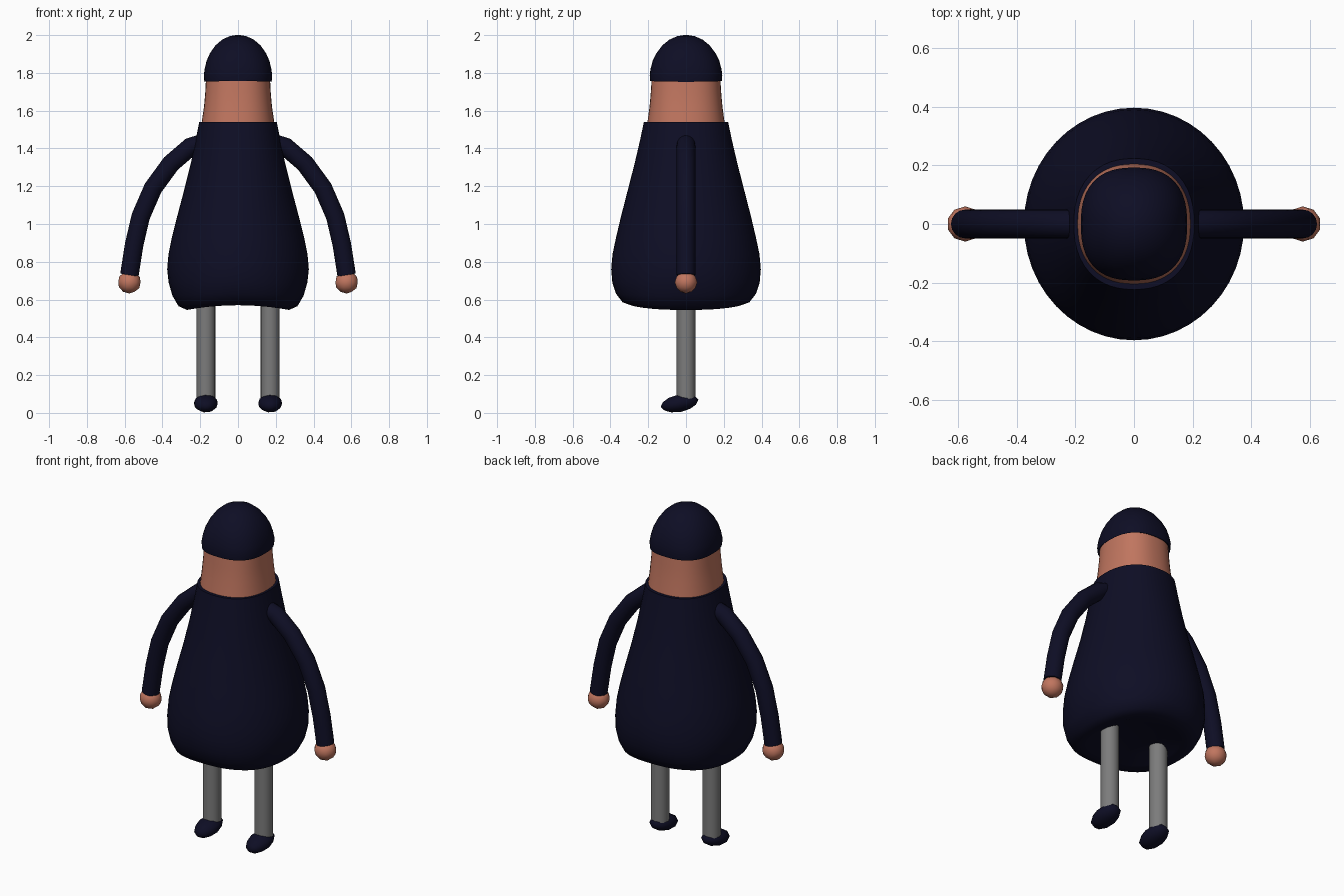
import bpy, bmesh, math
from mathutils import Vector, Matrix

cube = bpy.data.objects.get("Cube")
if cube:
    bpy.data.objects.remove(cube, do_unlink=True)


def material(name, rgb):
    m = bpy.data.materials.new(name)
    m.use_nodes = True
    m.diffuse_color = (*rgb, 1)
    m.node_tree.nodes["Principled BSDF"].inputs["Base Color"].default_value = (*rgb, 1)
    m.roughness = 0.8
    return m


NAVY = material("navy cloth", (0.0042, 0.0042, 0.018))
SKIN = material("skin", (0.53, 0.18, 0.115))
GREY = material("grey trousers", (0.2, 0.2, 0.2))


def finish(name, bm, mat, angle=50):
    bmesh.ops.recalc_face_normals(bm, faces=bm.faces)
    mesh = bpy.data.meshes.new(name)
    bm.to_mesh(mesh)
    bm.free()
    mesh.materials.append(mat)
    ob = bpy.data.objects.new(name, mesh)
    bpy.context.collection.objects.link(ob)
    bpy.ops.object.select_all(action='DESELECT')
    ob.select_set(True)
    bpy.context.view_layer.objects.active = ob
    bpy.ops.object.shade_smooth_by_angle(angle=math.radians(angle))
    return ob


def skin_rings(name, rings, mat, angle=50):
    """Bridge closed rings of points and cap both ends."""
    bm = bmesh.new()
    loops = [[bm.verts.new(p) for p in ring] for ring in rings]
    n = len(loops[0])
    for a, b in zip(loops, loops[1:]):
        for i in range(n):
            j = (i + 1) % n
            bm.faces.new((a[i], a[j], b[j], b[i]))
    bm.faces.new(loops[0])
    bm.faces.new(loops[-1])
    return finish(name, bm, mat, angle)


def squircle(rx, ry, z, power, dip=0.0, n=48):
    """Rounded-square ring; dip lowers it towards the sides."""
    pts = []
    for i in range(n):
        t = math.tau * i / n
        c, s = math.cos(t), math.sin(t)
        k = (abs(c) ** power + abs(s) ** power) ** (-1 / power)
        pts.append((rx * k * c, ry * k * s, z - dip * (k * c) ** 2))
    return pts


def lofted(name, profile, mat, angle=50):
    return skin_rings(name, [squircle(*row) for row in profile], mat, angle)


# Coat: hollowed underside, rounded hem, tapering up to the collar
lofted("coat", [
    (0.03, 0.03, 0.60, 2.0),
    (0.16, 0.17, 0.59, 2.2),
    (0.23, 0.25, 0.57, 2.4, 0.015),
    (0.27, 0.29, 0.57, 2.5, 0.025),
    (0.315, 0.335, 0.585, 2.4, 0.02),
    (0.347, 0.37, 0.63, 2.2, 0.01),
    (0.367, 0.39, 0.69, 2.1),
    (0.375, 0.396, 0.76, 2.0),
    (0.368, 0.389, 0.84, 2.0),
    (0.350, 0.370, 0.93, 2.0),
    (0.322, 0.344, 1.04, 2.0),
    (0.285, 0.308, 1.18, 2.0),
    (0.250, 0.272, 1.32, 2.1),
    (0.225, 0.244, 1.44, 2.2),
    (0.205, 0.223, 1.54, 2.3),
], NAVY)

# Head
lofted("head", [
    (0.196, 0.209, 1.50, 2.3),
    (0.192, 0.204, 1.54, 2.3),
    (0.180, 0.193, 1.62, 2.4),
    (0.173, 0.186, 1.70, 2.4),
    (0.168, 0.180, 1.80, 2.4),
], SKIN)

# Knitted cap
lofted("cap", [
    (0.168, 0.178, 1.762, 2.5),
    (0.178, 0.190, 1.757, 2.5, 0.004),
    (0.181, 0.192, 1.785, 2.5),
    (0.177, 0.188, 1.82, 2.4),
    (0.166, 0.176, 1.865, 2.3),
    (0.148, 0.156, 1.905, 2.2),
    (0.120, 0.126, 1.945, 2.1),
    (0.084, 0.088, 1.976, 2.0),
    (0.045, 0.047, 1.994, 2.0),
    (0.012, 0.012, 2.0, 2.0),
], NAVY)

# Arm centre line in the x-z plane
ARM = [(0.18, 1.43), (0.25, 1.41), (0.355, 1.32), (0.45, 1.19),
       (0.515, 1.04), (0.55, 0.89), (0.575, 0.73)]


def arm(name, side, radius=0.049, n=16):
    path = [Vector((side * x, 0, z)) for x, z in ARM]
    rings = []
    for i, p in enumerate(path):
        d = (path[min(i + 1, len(path) - 1)] - path[max(i - 1, 0)]).normalized()
        across = Vector((d.z, 0, -d.x))
        rings.append([p + radius * (math.cos(math.tau * k / n) * across
                                    + math.sin(math.tau * k / n) * Vector((0, 1, 0)))
                      for k in range(n)])
    skin_rings(name, rings, NAVY)


def ball(name, centre, size, tilt, mat, angle):
    bm = bmesh.new()
    place = (Matrix.Translation(centre) @ Matrix.Rotation(tilt, 4, 'X')
             @ Matrix.Diagonal((*size, 1)))
    bmesh.ops.create_icosphere(bm, subdivisions=2, radius=1, matrix=place)
    finish(name, bm, mat, angle)


for label, side in (("left", 1), ("right", -1)):
    arm(label + "_arm", side)
    ball(label + "_hand", (side * 0.575, 0, 0.692), (0.062, 0.06, 0.06), 0, SKIN, 50)
    # Trouser leg
    lofted(label + "_leg", [(0.05, 0.05, z, 2.0, 0, 20) for z in (0.06, 0.62)], GREY)
    bpy.context.object.location.x = side * 0.17
    # Shoe, toe pointing slightly down
    ball(label + "_shoe", (side * 0.17, -0.034, 0.051), (0.065, 0.102, 0.046),
         math.radians(11), NAVY, 50)
